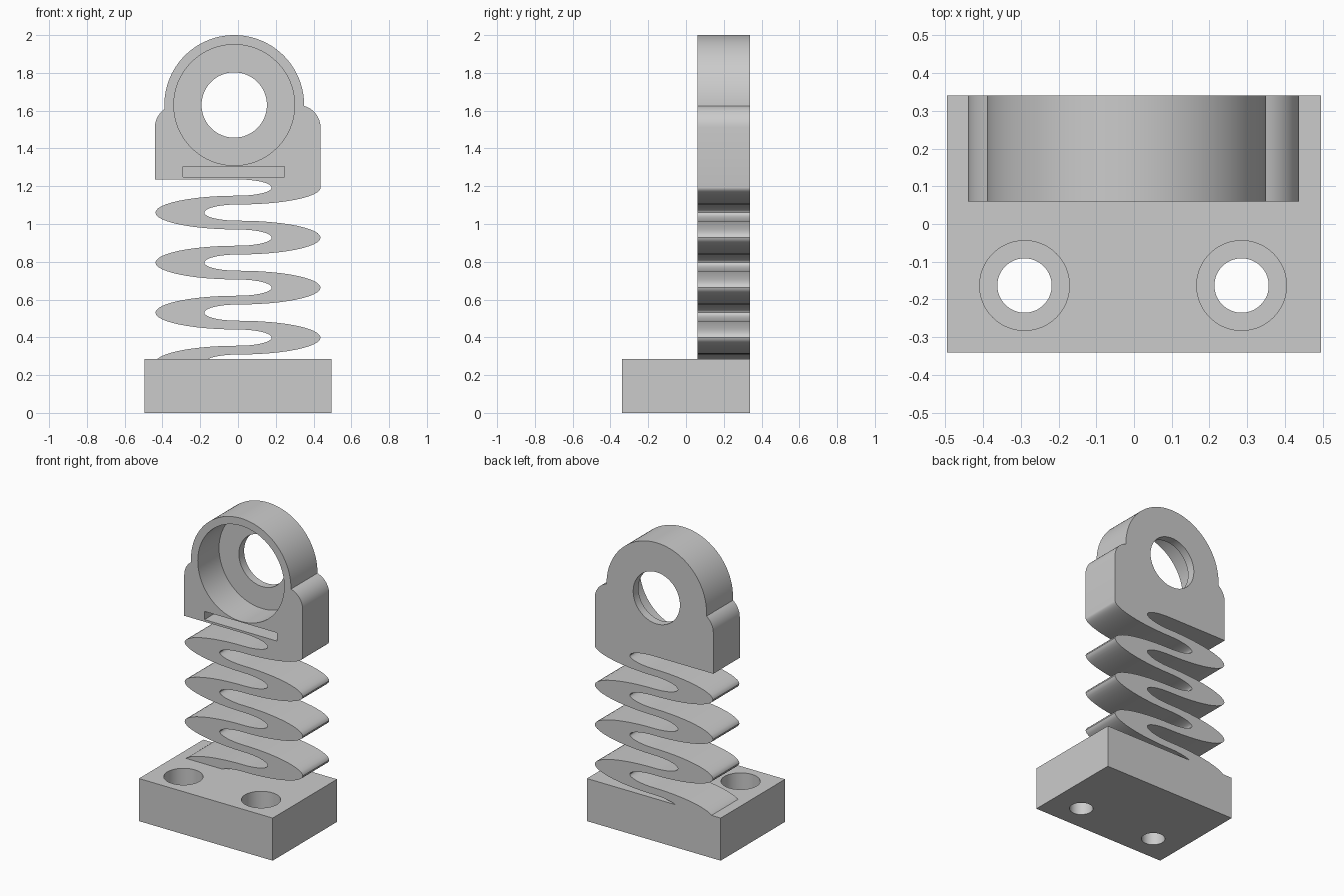
import bpy, bmesh, math
from mathutils import Matrix

cube = bpy.data.objects.get("Cube")
if cube:
    bpy.data.objects.remove(cube, do_unlink=True)

grey = bpy.data.materials.new("plain_grey")
grey.use_nodes = True
grey.diffuse_color = (0.6, 0.6, 0.6, 1)
for node in grey.node_tree.nodes:
    if node.type == 'BSDF_PRINCIPLED':
        node.inputs["Base Color"].default_value = (0.6, 0.6, 0.6, 1)
        node.inputs["Roughness"].default_value = 0.6

BASE_TOP = 0.285
FRONT, BACK = 0.06, 0.34


def make_object(name, bm):
    bmesh.ops.recalc_face_normals(bm, faces=bm.faces)
    mesh = bpy.data.meshes.new(name)
    bm.to_mesh(mesh)
    bm.free()
    mesh.materials.append(grey)
    ob = bpy.data.objects.new(name, mesh)
    bpy.context.collection.objects.link(ob)
    return ob


def box(name, x0, x1, y0, y1, z0, z1):
    bm = bmesh.new()
    centre = Matrix.Translation(((x0 + x1) / 2, (y0 + y1) / 2, (z0 + z1) / 2))
    size = Matrix.Diagonal((x1 - x0, y1 - y0, z1 - z0, 1))
    bmesh.ops.create_cube(bm, size=1, matrix=centre @ size)
    return make_object(name, bm)


def cylinder(name, radius, start, end):
    """Cylinder between two points given as vectors along y or z."""
    length = sum(abs(b - a) for a, b in zip(start, end))
    middle = [(a + b) / 2 for a, b in zip(start, end)]
    turn = Matrix.Rotation(math.pi / 2, 4, 'X') if start[1] != end[1] else Matrix()
    bm = bmesh.new()
    bmesh.ops.create_cone(bm, cap_ends=True, segments=64, radius1=radius,
                          radius2=radius, depth=length,
                          matrix=Matrix.Translation(middle) @ turn)
    return make_object(name, bm)


def cut(ob, cutters):
    bpy.context.view_layer.objects.active = ob
    for cutter in cutters:
        mod = ob.modifiers.new("cut", 'BOOLEAN')
        mod.operation = 'DIFFERENCE'
        mod.solver = 'EXACT'
        mod.object = cutter
        bpy.ops.object.modifier_apply(modifier=mod.name)
        bpy.data.objects.remove(cutter, do_unlink=True)


def smooth(ob):
    bpy.ops.object.select_all(action='DESELECT')
    ob.select_set(True)
    bpy.context.view_layer.objects.active = ob
    bpy.ops.object.shade_smooth_by_angle(angle=math.radians(30))


def arc(cx, cz, rx, rz, a0, a1, steps):
    angles = [a0 + (a1 - a0) * i / steps for i in range(steps + 1)]
    return [(cx + rx * math.cos(a), cz + rz * math.sin(a)) for a in angles]


# Base block with two counterbored screw holes
base = box("base_block", -0.495, 0.495, -0.34, BACK, 0, BASE_TOP)
for x in (-0.29, 0.285):
    y = -0.163
    cut(base, [cylinder("counterbore", 0.119, (x, y, 0.12), (x, y, 0.4)),
               cylinder("screw_hole", 0.072, (x, y, -0.1), (x, y, 0.3))])
smooth(base)

# Spring edges: alternating half ellipses, wide outside and small inside the bends
PITCH, LOBES = 0.1324, 7
OUTER, INNER = (0.437, 0.0895), (0.178, 0.0429)
QUARTER = math.pi / 2


def spring_edge(side, last):
    points = []
    for k in range(last + 1):
        z = 0.266 + PITCH * k
        direction = -1 if k % 2 == 0 else 1
        rx, rz = OUTER if direction == side else INNER
        low = math.asin((BASE_TOP - z) / rz) if k == 0 else -QUARTER
        high = 0 if k == LOBES and direction == side else QUARTER
        half = arc(0, z, direction * rx, rz, low, high, 24)
        points += half if k == 0 else half[1:]
    return points


left_edge = spring_edge(-1, LOBES)
right_edge = spring_edge(1, LOBES)

# Head outline: two rounded shoulders under a round crown
EYE_X, EYE_Z = -0.02, 1.63
deg = math.radians
head = [(-0.44, left_edge[-1][1])]
head += arc(-0.32, 1.51, 0.12, 0.12, deg(180), deg(125.7), 10)
head += arc(EYE_X, EYE_Z, 0.37, 0.37, deg(178), deg(2), 56)
head += arc(0.317, 1.51, 0.12, 0.12, deg(74), 0, 12)

bm = bmesh.new()
outline = left_edge + head + right_edge[::-1]
face = bm.faces.new([bm.verts.new((x, FRONT, z)) for x, z in outline])
grown = bmesh.ops.extrude_face_region(bm, geom=[face], use_keep_orig=True)
moved = [v for v in grown["geom"] if isinstance(v, bmesh.types.BMVert)]
bmesh.ops.translate(bm, verts=moved, vec=(0, BACK - FRONT, 0))
spring_head = make_object("spring_with_head", bm)

# Round pocket, through hole and narrow slot in the head
POCKET_BACK = 0.285
cut(spring_head, [
    cylinder("pocket", 0.32, (EYE_X, -0.1, EYE_Z), (EYE_X, POCKET_BACK, EYE_Z)),
    cylinder("eye_hole", 0.173, (EYE_X, 0, EYE_Z), (EYE_X, 0.5, EYE_Z)),
    box("slot", -0.29, 0.245, -0.1, POCKET_BACK, 1.25, 1.305),
])
smooth(spring_head)
